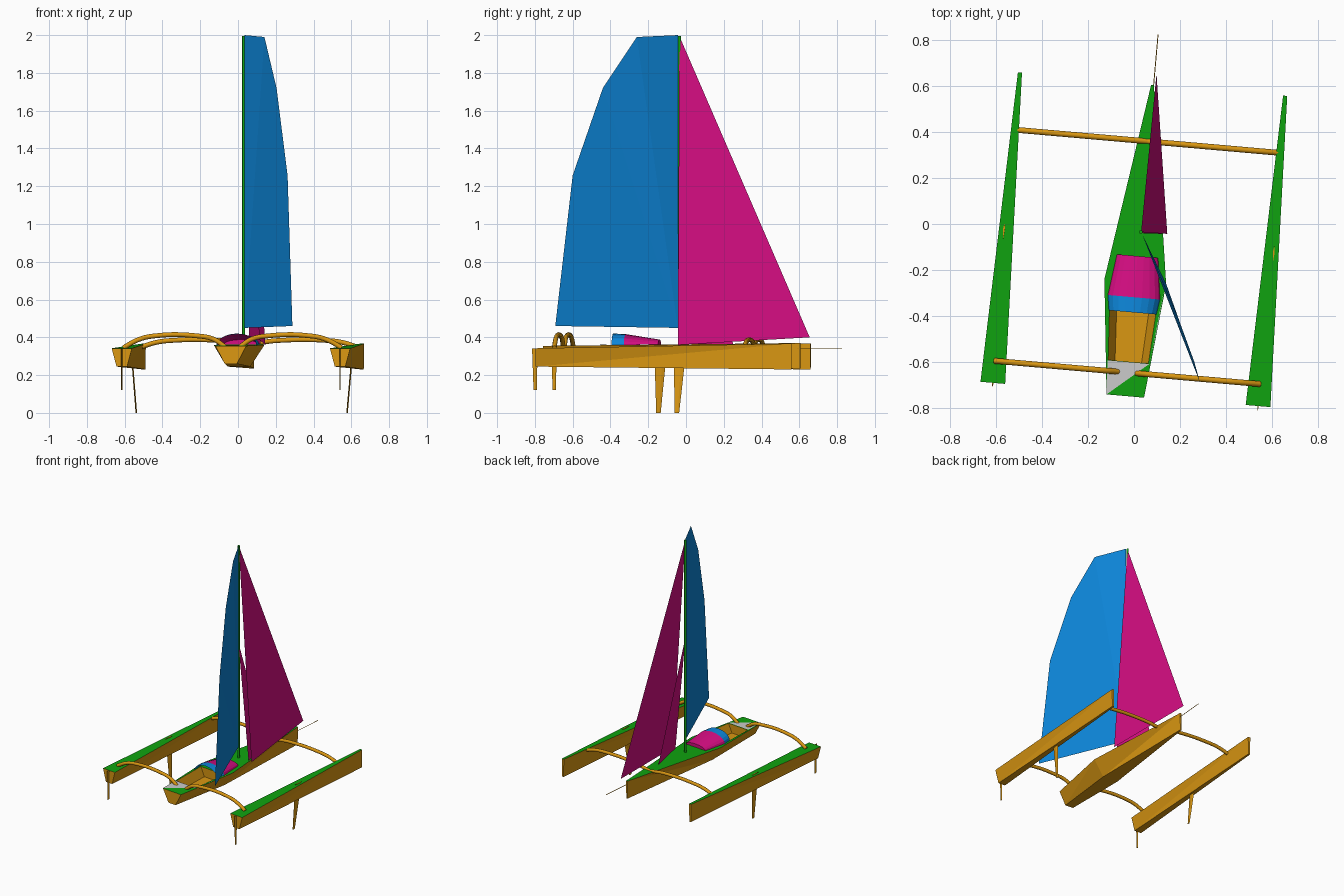
import bpy, math

if "Cube" in bpy.data.objects:
    bpy.data.objects.remove(bpy.data.objects["Cube"])

C = 0.0275                    # hull centreline, in the boat's own frame
YAW = math.radians(-5)        # the boat is turned slightly on the grid


def mat(name, rgb):
    m = bpy.data.materials.new(name)
    m.diffuse_color = (*rgb, 1)
    m.use_nodes = True
    m.node_tree.nodes["Principled BSDF"].inputs["Base Color"].default_value = m.diffuse_color
    return m


ORANGE = mat("orange", (0.70, 0.31, 0.006))
GREEN = mat("green", (0.005, 0.37, 0.005))
BLUE = mat("blue", (0.004, 0.24, 0.70))
PINK = mat("pink", (0.66, 0.004, 0.22))
GREY = mat("light grey", (0.6, 0.6, 0.6))


def mesh(name, verts, faces, mats, idx=None, yaw=YAW):
    me = bpy.data.meshes.new(name)
    me.from_pydata(verts, [], faces)
    for m in mats:
        me.materials.append(m)
    for p, i in zip(me.polygons, idx or [0] * len(faces)):
        p.material_index = i
    me.update()
    ob = bpy.data.objects.new(name, me)
    ob.rotation_euler.z = yaw
    bpy.context.collection.objects.link(ob)
    return ob


def hull(name, cx, stations, deck=True):
    """stations: y, top half width, top z, bottom half width, bottom z"""
    v, f, idx = [], [], []
    for y, tw, tz, bw, bz in stations:
        v += [(cx - tw, y, tz), (cx - bw, y, bz), (cx + bw, y, bz), (cx + tw, y, tz)]
    n = len(stations)
    for s in range(n - 1):
        a, b = 4 * s, 4 * s + 4
        for k in range(3):
            if k == 0:      # split twisted sides along the same diagonal
                f += [(a, b, a + 1), (a + 1, b, b + 1)]
                idx += [0, 0]
            elif k == 2:
                f += [(a + 3, a + 2, b + 3), (a + 2, b + 2, b + 3)]
                idx += [0, 0]
            else:
                f.append((a + 1, b + 1, b + 2, a + 2))
                idx.append(0)
        if deck:
            f.append((a, a + 3, b + 3, b))
            idx.append(1)
    e = 4 * (n - 1)
    f += [(0, 1, 2, 3), (e + 3, e + 2, e + 1, e)]
    idx += [0, 0]
    return mesh(name, v, f, [ORANGE, GREEN], idx)


def tube(name, pts, r, m, kind='BEZIER', yaw=YAW):
    cu = bpy.data.curves.new(name, 'CURVE')
    cu.dimensions = '3D'
    cu.bevel_depth, cu.bevel_resolution, cu.resolution_u = r, 2, 5
    cu.use_fill_caps = True
    sp = cu.splines.new(kind)
    if kind == 'BEZIER':
        sp.bezier_points.add(len(pts) - 1)
        for b, p in zip(sp.bezier_points, pts):
            b.co = p
            b.handle_left_type = b.handle_right_type = 'AUTO'
    else:
        sp.points.add(len(pts) - 1)
        for b, p in zip(sp.points, pts):
            b.co = (*p, 1)
    cu.materials.append(m)
    ob = bpy.data.objects.new(name, cu)
    ob.rotation_euler.z = yaw
    bpy.context.collection.objects.link(ob)


def blade(name, top, bottom, t, m):
    """thin tapered board; top/bottom: x, y back, y front, z"""
    v = []
    for x, y0, y1, z in (top, bottom):
        ym = (y0 + 2 * y1) / 3
        v += [(x, y0, z), (x + t, ym, z), (x, y1, z), (x - t, ym, z)]
    f = [(3, 2, 1, 0), (4, 5, 6, 7)]
    f += [(k, (k + 1) % 4, 4 + (k + 1) % 4, 4 + k) for k in range(4)]
    mesh(name, v, f, [m])


# Main hull and its deck with an open cockpit
hull("main_hull", C, [(-0.75, 0.082, 0.355, 0.032, 0.26),
                      (-0.25, 0.135, 0.36, 0.06, 0.245),
                      (0.61, 0.006, 0.37, 0.005, 0.235)], deck=False)
deck = [(-0.75, 0.082, 0.075, 0.355), (-0.6, 0.098, 0.088, 0.3565),
        (-0.31, 0.1287, 0.106, 0.3594), (-0.25, 0.135, 0.112, 0.36),
        (0.61, 0.006, 0.004, 0.37)]
v, f = [], []
for y, o, h, z in deck:
    v += [(C - o, y, z), (C - h, y, z), (C + h, y, z), (C + o, y, z)]
for s in range(4):
    for k in range(3):
        if not (s == 1 and k == 1):
            a = 4 * s + k
            f.append((a, a + 1, a + 5, a + 4))
mesh("main_deck", v, f, [GREEN])

# Cockpit well
v = []
for y, h, lo, z in ((-0.6, 0.088, 0.058, 0.3565), (-0.31, 0.106, 0.074, 0.3594)):
    v += [(C - h, y, z), (C - lo, y, 0.29), (C + lo, y, 0.29), (C + h, y, z)]
mesh("cockpit_well", v, [(0, 1, 5, 4), (1, 2, 6, 5), (2, 3, 7, 6),
                         (3, 2, 1, 0), (4, 5, 6, 7)], [ORANGE])

# Grey stern panel and side deck strip
mesh("stern_panel", [(C - 0.082, -0.75, 0.358), (C + 0.092, -0.602, 0.359),
                     (C - 0.09, -0.602, 0.359)], [(0, 1, 2)], [GREY])
mesh("side_strip", [(C + 0.128, -0.27, 0.362), (C + 0.094, -0.6, 0.359),
                    (C + 0.115, -0.42, 0.361)], [(0, 2, 1)], [GREY])

# Arched cabin roof, with a blue band at its open rear end
N = 10
v, f, idx = [], [], []
for y, h, base, crown in ((-0.384, 0.104, 0.36, 0.42), (-0.318, 0.114, 0.36, 0.417),
                          (-0.138, 0.09, 0.362, 0.388)):
    for k in range(N + 1):
        a = math.pi * k / N
        v.append((C - h * math.cos(a), y, base + (crown - base) * math.sin(a)))
for s in range(2):
    for k in range(N):
        a = s * (N + 1) + k
        f.append((a, a + 1, a + N + 2, a + N + 1))
        idx.append(s)
f.append(tuple(range(2 * (N + 1), 3 * (N + 1))))
idx.append(1)
mesh("cabin_roof", v, f, [BLUE, PINK], idx)

# Floats, daggerboards, rudders and cross beams on both sides
for s, side in ((-1, "left"), (1, "right")):
    cx = C + s * 0.58
    hull(side + "_float", cx, [(-0.743, 0.054, 0.342, 0.028, 0.245),
                               (0.614, 0.009, 0.367, 0.007, 0.23)])
    blade(side + "_daggerboard", (cx + s * 0.01, -0.115, -0.045, 0.358),
          (cx - s * 0.02, -0.107, -0.083, 0.0), 0.004, ORANGE)
    blade(side + "_rudder", (cx, -0.765, -0.735, 0.342),
          (cx, -0.757, -0.74, 0.12), 0.003, ORANGE)
    for name, y, path in (
            ("rear", -0.647, ((0.58, 0.345), (0.50, 0.388), (0.42, 0.407),
                              (0.18, 0.407), (0.10, 0.39), (0.04, 0.35))),
            ("front", 0.364, ((0.57, 0.35), (0.50, 0.372), (0.42, 0.383),
                              (0.15, 0.383), (0.08, 0.375), (0.0, 0.36)))):
        tube(f"{side}_{name}_beam", [(C + s * x, y, z) for x, z in path], 0.0125, ORANGE)

# Mast and bowsprit
tube("mast", [(C + 0.005, -0.032, 0.355), (C + 0.005, -0.032, 1.995)], 0.008, GREEN, 'POLY')
tube("bowsprit", [(C + 0.005, 0.56, 0.34), (C + 0.005, 0.831, 0.34)], 0.002, ORANGE, 'POLY')

# Sails, placed straight on the grid
mesh("mainsail", [(0.035, -0.043, 0.45), (0.035, -0.043, 2.0), (0.14, -0.26, 1.99),
                  (0.204, -0.44, 1.72), (0.2625, -0.6, 1.257), (0.288, -0.692, 0.46)],
     [(0, k, k + 1) for k in range(1, 5)], [BLUE], yaw=0)
mesh("jib", [(0.031, -0.035, 1.995), (0.098, 0.655, 0.40), (0.145, -0.043, 0.36)],
     [(0, 2, 1)], [PINK], yaw=0)
mesh("staysail", [(0.032, -0.04, 1.25), (0.06, 0.25, 0.365), (0.12, -0.043, 0.365)],
     [(0, 2, 1)], [PINK], yaw=0)
